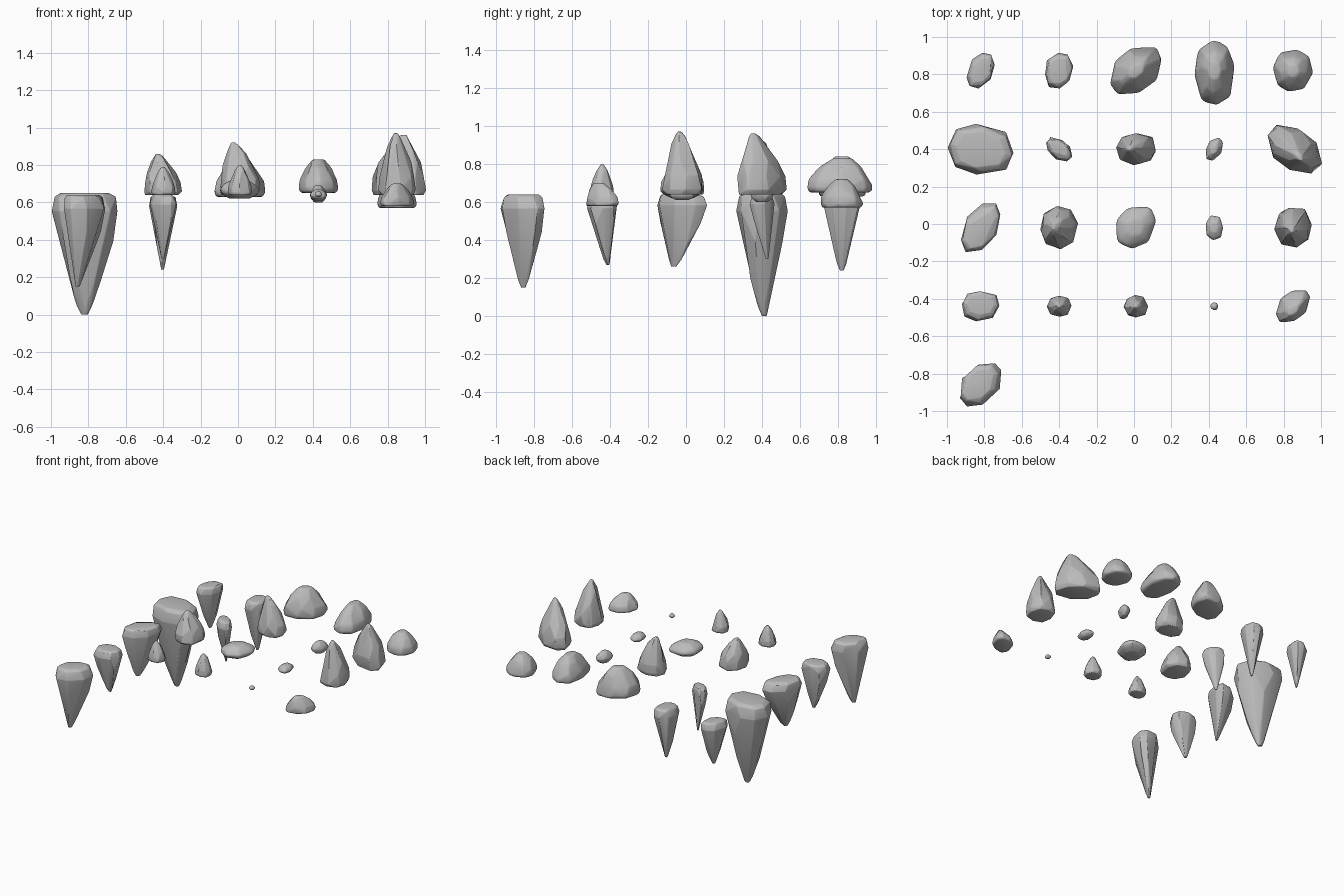
import bpy
import bmesh
import math
import random

random.seed(7)

if "Cube" in bpy.data.objects:
    bpy.data.objects.remove(bpy.data.objects["Cube"], do_unlink=True)

# Single stone colour
stone = bpy.data.materials.new("grey_stone")
stone.use_nodes = True
stone_colour = (0.5, 0.5, 0.5, 1)
stone.diffuse_color = stone_colour
shader = next(n for n in stone.node_tree.nodes if n.type == "BSDF_PRINCIPLED")
shader.inputs["Base Color"].default_value = stone_colour
shader.inputs["Roughness"].default_value = 0.8

# Profiles as (height, radius) fractions, from bottom to top
SPIRE = [(0, .9), (.08, 1), (.3, .95), (.55, .75), (.8, .47), (.95, .22), (1, .1)]
DOME = [(0, .92), (.12, 1), (.4, .92), (.75, .65), (1, .3)]
HANGING = [(0, .1), (.08, .24), (.3, .5), (.6, .82), (.85, 1), (.97, .88), (1, .7)]
PEBBLE = [(0, .5), (.2, .85), (.45, 1), (.75, .8), (1, .4)]


def squarish(value):
    """Push a cosine or sine outward a little for a fuller outline."""
    return math.copysign(abs(value) ** .85, value)


def set_span(verts, axis, low, high):
    """Give one rock its own extent along one axis."""
    values = [v.co[axis] for v in verts]
    start, span = min(values), max(values) - min(values)
    for v in verts:
        v.co[axis] = low + (v.co[axis] - start) / span * (high - low)


def rock(name, profile, x, y, width, depth, bottom, top, skew=0, lean=(0, 0)):
    """Chiselled rock: hull of jittered rings, with softened edges.
    skew turns the outline diagonally; lean shifts the narrow tip."""
    bm = bmesh.new()
    sides = 7 if profile is PEBBLE else 8
    for height, radius in profile:
        turn = random.uniform(-.15, .15)
        for i in range(sides):
            angle = math.tau * i / sides + turn + random.uniform(-.1, .1)
            r = radius * random.uniform(.93, 1.03)
            shift = 1 - radius
            bm.verts.new((
                width / 2 * squarish(math.cos(angle)) * r + lean[0] * shift,
                depth / 2 * squarish(math.sin(angle + skew)) * r + lean[1] * shift,
                height * (top - bottom)))
    hull = bmesh.ops.convex_hull(bm, input=bm.verts[:])
    unused = {g for g in hull["geom_interior"] + hull["geom_unused"]
              if isinstance(g, bmesh.types.BMVert)}
    bmesh.ops.delete(bm, geom=list(unused), context="VERTS")

    # Merge nearly flat neighbours into broad facets, then soften the edges
    bmesh.ops.dissolve_limit(bm, angle_limit=math.radians(14),
                             verts=bm.verts[:], edges=bm.edges[:])
    bmesh.ops.bevel(bm, geom=bm.edges[:], offset=min(width, depth) * .05,
                    segments=2, profile=.5, affect="EDGES", clamp_overlap=True)
    set_span(bm.verts, 0, x - width / 2, x + width / 2)
    set_span(bm.verts, 1, y - depth / 2, y + depth / 2)
    set_span(bm.verts, 2, bottom, top)
    bmesh.ops.recalc_face_normals(bm, faces=bm.faces[:])

    mesh = bpy.data.meshes.new(name)
    bm.to_mesh(mesh)
    bm.free()
    mesh.shade_smooth()
    mesh.set_sharp_from_angle(angle=math.radians(35))
    mesh.materials.append(stone)
    bpy.context.collection.objects.link(bpy.data.objects.new(name, mesh))


# Hanging rocks, tapering downward
rock("hanging_rock_giant", HANGING, -.82, .4, .35, .27, 0, .65, -.1, (0, .02))
rock("hanging_rock_front", HANGING, -.82, -.86, .22, .23, .15, .64, .4, (-.04, 0))
rock("hanging_rock_near", HANGING, -.82, -.44, .2, .16, .27, .62, 0, (0, .03))
rock("hanging_rock_middle", HANGING, -.82, -.02, .21, .26, .26, .64, .5, (0, -.05))
rock("hanging_rock_back", HANGING, -.82, .82, .15, .19, .3, .64, .4)
rock("hanging_rock_inner_back", HANGING, -.4, .82, .15, .19, .24, .64, .15)
rock("hanging_rock_inner", HANGING, -.4, .4, .14, .13, .3, .64, -.5, (0, .03))

# Standing rocks, tapering upward
rock("standing_rock_tall", SPIRE, .85, -.02, .2, .21, .64, .97, 0, (-.01, -.02))
rock("standing_rock_wide", SPIRE, .86, .4, .29, .26, .64, .96, -.5, (.03, -.05))
rock("standing_rock_centre", SPIRE, .01, .4, .21, .17, .64, .92, 0, (-.04, 0))
rock("standing_rock_left", SPIRE, -.4, -.02, .2, .23, .64, .86, 0, (-.03, 0))
rock("standing_rock_small_left", SPIRE, -.4, -.44, .13, .11, .64, .79)
rock("standing_rock_small_centre", SPIRE, .01, -.44, .13, .12, .64, .8)

# Low rounded boulders
rock("boulder_back_centre", DOME, .01, .82, .27, .25, .63, .84, .4)
rock("boulder_back_long", DOME, .43, .81, .21, .34, .65, .83, 0, (0, .02))
rock("boulder_back_right", DOME, .85, .82, .21, .22, .57, .72)
rock("boulder_front_right", DOME, .85, -.44, .18, .17, .58, .7, .5, (0, -.03))

# Flat stones and pebbles
rock("flat_stone", PEBBLE, .01, -.02, .21, .22, .62, .72, .2)
rock("pebble_large", PEBBLE, .43, .4, .09, .12, .6, .69, .4)
rock("pebble_medium", PEBBLE, .43, -.02, .09, .13, .61, .67)
rock("pebble_tiny", PEBBLE, .43, -.44, .04, .04, .63, .66)
